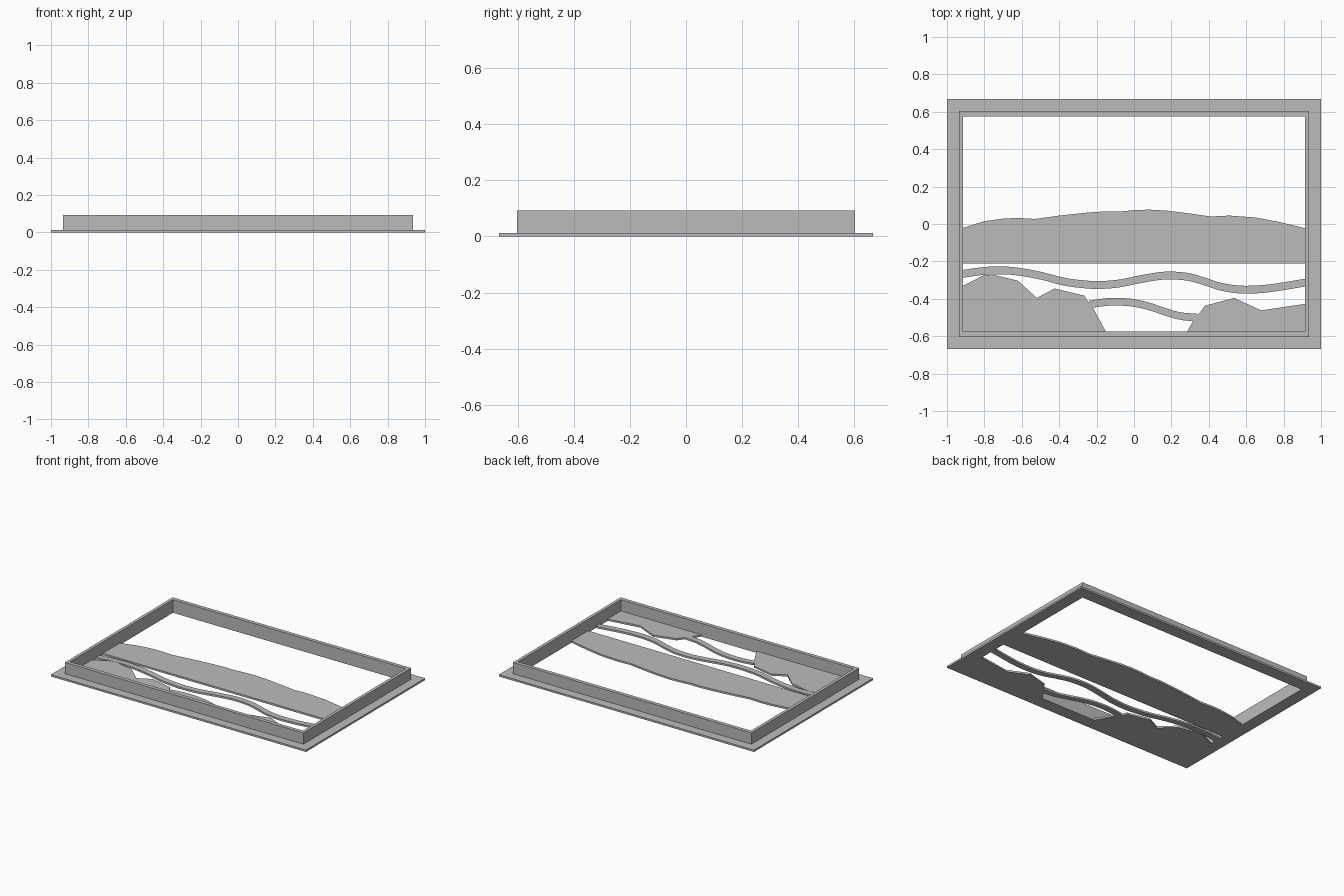
import bpy
import bmesh
from mathutils import Vector

cube = bpy.data.objects.get("Cube")
if cube:
    bpy.data.objects.remove(cube, do_unlink=True)

# Single plain material
grey = bpy.data.materials.new("plain grey")
grey.use_nodes = True
colour = (0.5, 0.5, 0.5, 1)
grey.diffuse_color = colour
grey.node_tree.nodes["Principled BSDF"].inputs["Base Color"].default_value = colour

SHEET = 0.013                    # thickness of the flat layer
WALL_TOP = 0.093
INNER_X, INNER_Y = 0.913, 0.576  # frame opening


def finish(bm, name):
    bmesh.ops.recalc_face_normals(bm, faces=bm.faces[:])
    mesh = bpy.data.meshes.new(name)
    bm.to_mesh(mesh)
    bm.free()
    mesh.materials.append(grey)
    obj = bpy.data.objects.new(name, mesh)
    bpy.context.collection.objects.link(obj)
    return obj


def extrude_up(bm, faces, height):
    result = bmesh.ops.extrude_face_region(bm, geom=faces)
    top = [v for v in result["geom"] if isinstance(v, bmesh.types.BMVert)]
    bmesh.ops.translate(bm, verts=top, vec=(0, 0, height))


def plate(name, outline):
    """Flat silhouette extruded to the sheet thickness."""
    bm = bmesh.new()
    face = bm.faces.new([bm.verts.new((x, y, 0)) for x, y in outline])
    extrude_up(bm, [face], SHEET)
    bmesh.ops.triangulate(bm, faces=[f for f in bm.faces if len(f.verts) > 4])
    return finish(bm, name)


def ring(name, half_x, half_y, bottom, top):
    """Rectangular ring around the frame opening."""
    bm = bmesh.new()
    corners = [(-1, -1), (1, -1), (1, 1), (-1, 1)]
    loops = [[bm.verts.new((sx * hx, sy * hy, bottom)) for sx, sy in corners]
             for hx, hy in ((half_x, half_y), (INNER_X, INNER_Y))]
    outer, inner = loops
    faces = []
    for i in range(4):
        j = (i + 1) % 4
        faces.append(bm.faces.new((outer[i], outer[j], inner[j], inner[i])))
    extrude_up(bm, faces, top - bottom)
    return finish(bm, name)


def smooth_path(points, steps=5):
    """Flowing curve through the given points."""
    pts = [Vector(p) for p in points]
    pts = [2 * pts[0] - pts[1]] + pts + [2 * pts[-1] - pts[-2]]
    path = []
    for a, b, c, d in zip(pts, pts[1:], pts[2:], pts[3:]):
        for k in range(steps):
            t = k / steps
            path.append(b + (c - a) * t / 2
                        + (a - 2.5 * b + 2 * c - d / 2) * t ** 2
                        + (3 * (b - c) + d - a) * t ** 3 / 2)
    return path + [pts[-2]]


def ribbon(name, upper_edge, width):
    """Winding strip of even width below its upper edge."""
    bm = bmesh.new()
    rows = [(bm.verts.new((p.x, p.y, 0)), bm.verts.new((p.x, p.y - width, 0)))
            for p in smooth_path(upper_edge)]
    faces = [bm.faces.new((a[0], a[1], b[1], b[0])) for a, b in zip(rows, rows[1:])]
    extrude_up(bm, faces, SHEET)
    return finish(bm, name)


# Frame: flat flange and upright wall
ring("frame_flange", 1, 0.667, 0, SHEET)
ring("frame_wall", 0.935, 0.603, SHEET, WALL_TOP)

# Distant hills with a straight lower edge
ridge = [(-INNER_X, -.02), (-.8, .015), (-.69, .03), (-.61, .032), (-.53, .027),
         (-.4, .045), (-.26, .06), (-.15, .068), (-.08, .066), (0, .074),
         (.08, .077), (.17, .072), (.3, .056), (.41, .04), (.51, .045),
         (.65, .035), (.78, .01), (INNER_X, -.022)]
plate("distant_hills", [(-INNER_X, -.21)] + ridge + [(INNER_X, -.21)])

# Winding strips
ribbon("long_river",
       [(-INNER_X, -.245), (-.8, -.23), (-.7, -.227), (-.61, -.235), (-.5, -.255),
        (-.37, -.288), (-.26, -.302), (-.18, -.305), (-.08, -.297), (.03, -.275),
        (.14, -.257), (.22, -.255), (.3, -.264), (.38, -.287), (.46, -.313),
        (.54, -.327), (.62, -.33), (.73, -.322), (INNER_X, -.293)], .042)
ribbon("short_river",
       [(-.24, -.41), (-.15, -.397), (-.08, -.395), (0, -.402), (.08, -.42),
        (.17, -.45), (.25, -.472), (.34, -.48)], .041)

# Foreground rocks
plate("left_side_rocks",
      [(-INNER_X, -INNER_Y), (-INNER_X, -.33), (-.81, -.277), (-.76, -.27),
       (-.62, -.303), (-.52, -.395), (-.425, -.345), (-.265, -.383),
       (-.247, -.413), (-.22, -.447), (-.15, -INNER_Y)])
plate("right_side_rocks",
      [(.283, -INNER_Y), (.315, -.52), (.347, -.48), (.38, -.437), (.535, -.395),
       (.68, -.462), (INNER_X, -.427), (INNER_X, -INNER_Y)])
